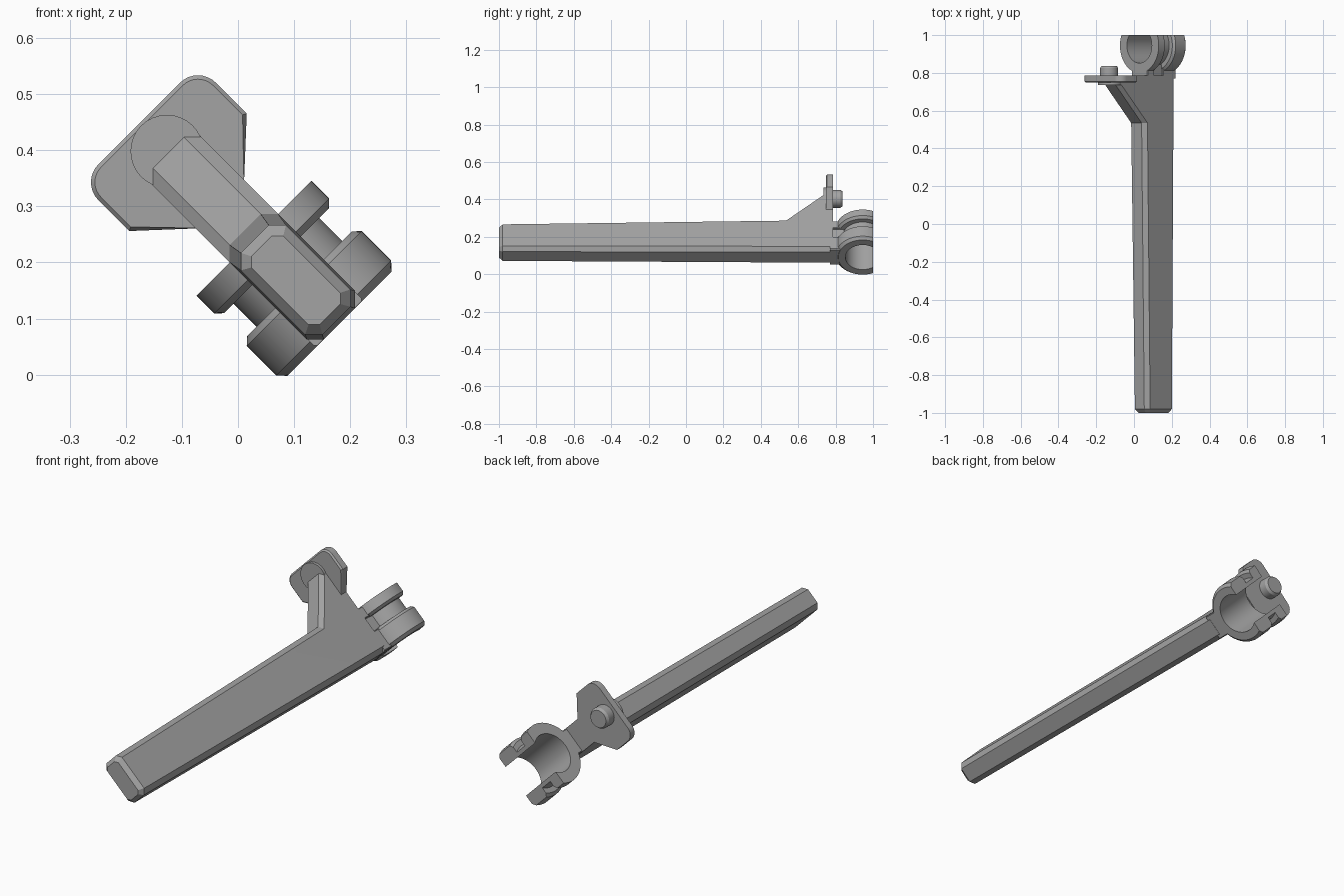
import bpy, bmesh, math
from mathutils import Matrix, Vector

cube = bpy.data.objects.get("Cube")
if cube:
    bpy.data.objects.remove(cube)

grey = bpy.data.materials.new("mid grey plastic")
grey.use_nodes = True
COLOUR = (0.37, 0.37, 0.37, 1)
grey.diffuse_color = COLOUR
grey.node_tree.nodes["Principled BSDF"].inputs["Base Color"].default_value = COLOUR

# Parts are built upright, then the whole tool is tipped 45 degrees about y
TILT = Matrix.Rotation(math.radians(-45), 4, "Y") @ Matrix.Translation((0.192, 0, 0))


def finish(bm, name, angle=30):
    bmesh.ops.recalc_face_normals(bm, faces=bm.faces[:])
    bm.transform(TILT)
    mesh = bpy.data.meshes.new(name)
    bm.to_mesh(mesh)
    bm.free()
    mesh.materials.append(grey)
    obj = bpy.data.objects.new(name, mesh)
    bpy.context.collection.objects.link(obj)
    bpy.ops.object.select_all(action="DESELECT")
    obj.select_set(True)
    bpy.context.view_layer.objects.active = obj
    bpy.ops.object.shade_smooth_by_angle(angle=math.radians(angle))
    return obj


def loft(name, sections, closed=False, angle=30):
    """Skin a list of equal-length point loops."""
    bm = bmesh.new()
    rings = [[bm.verts.new(p) for p in s] for s in sections]
    n = len(rings[0])
    pairs = list(zip(rings, rings[1:]))
    if closed:
        pairs.append((rings[-1], rings[0]))
    else:
        bm.faces.new(rings[0])
        bm.faces.new(rings[-1])
    for a, b in pairs:
        for i in range(n):
            j = (i + 1) % n
            bm.faces.new((a[i], a[j], b[j], b[i]))
    if closed:
        return bm
    return finish(bm, name, angle)


def octagon(y, half, low, high, cut=0.022):
    """Rectangle with cut corners, across the length of the arm."""
    right = [(half - cut, low), (half, low + cut), (half, high - cut), (half - cut, high)]
    loop = right + [(-x, z) for x, z in reversed(right)]
    return [(x, y, z) for x, z in loop]


def disc(y, radius, height, count=32):
    return [(radius * math.cos(t), y, height + radius * math.sin(t))
            for t in (math.tau * i / count for i in range(count))]


# Tapered arm with a ramp rising to the plate
loft("arm", [
    octagon(-1.0, 0.040, -0.040, 0.132, 0.014),
    octagon(-0.98, 0.057, -0.056, 0.150),
    octagon(0.535, 0.061, -0.064, 0.174),
    octagon(0.75, 0.061, -0.064, 0.382),
    octagon(0.785, 0.061, -0.064, 0.382),
], angle=10)

# Upright plate with rounded top corners
HALF, TOP, CORNER = 0.148, 0.441, 0.045


def plate_outline(y, inset):
    right = [(0.055, 0.232), (HALF - inset, 0.318 + inset / 2)]
    r = CORNER - inset
    for i in range(9):
        t = math.pi / 2 * i / 8
        right.append((HALF - CORNER + r * math.cos(t), TOP - CORNER + r * math.sin(t)))
    loop = right + [(-x, z) for x, z in reversed(right)]
    return [(x, y, z) for x, z in loop]


loft("plate", [plate_outline(0.748, 0.007), plate_outline(0.755, 0),
               plate_outline(0.787, 0)])

# Round boss on the front of the plate and pin on its back
loft("boss", [disc(0.735, 0.065, 0.371), disc(0.76, 0.065, 0.371)])
loft("pin", [disc(0.78, 0.048, 0.378), disc(0.825, 0.048, 0.378),
             disc(0.837, 0.040, 0.378)])

# Open clip: a grooved ring, cut flat at the back
CENTRE, BORE = 0.945, 0.093
profile = [(BORE, -0.064), (0.131, -0.064), (0.145, -0.049), (0.145, 0.025),
           (0.132, 0.037), (0.108, 0.037), (0.108, 0.095), (0.132, 0.095),
           (0.145, 0.107), (0.145, 0.152), (BORE, 0.152)]
steps = 64
turns = [math.tau * i / steps for i in range(steps)]
bm = loft("clip", [[(r * math.cos(t), CENTRE + r * math.sin(t), z) for r, z in profile]
                   for t in turns], closed=True)
cut = bmesh.ops.bisect_plane(bm, geom=bm.verts[:] + bm.edges[:] + bm.faces[:],
                             plane_co=Vector((0, 1, 0)), plane_no=Vector((0, 1, 0)),
                             clear_outer=True)
rim = [e for e in bm.edges if e.is_boundary]
bmesh.ops.edgeloop_fill(bm, edges=rim)
finish(bm, "clip")

# Necks joining the arm to the clip
for name, half, low, high, back in (
        ("lower_neck", 0.060, -0.063, 0.034, 0.83),
        ("middle_neck", 0.050, 0.030, 0.100, 0.845),
        ("upper_neck", 0.060, 0.098, 0.151, 0.83)):
    loft(name, [octagon(y, half, low, high, 0.004) for y in (0.77, back)])
